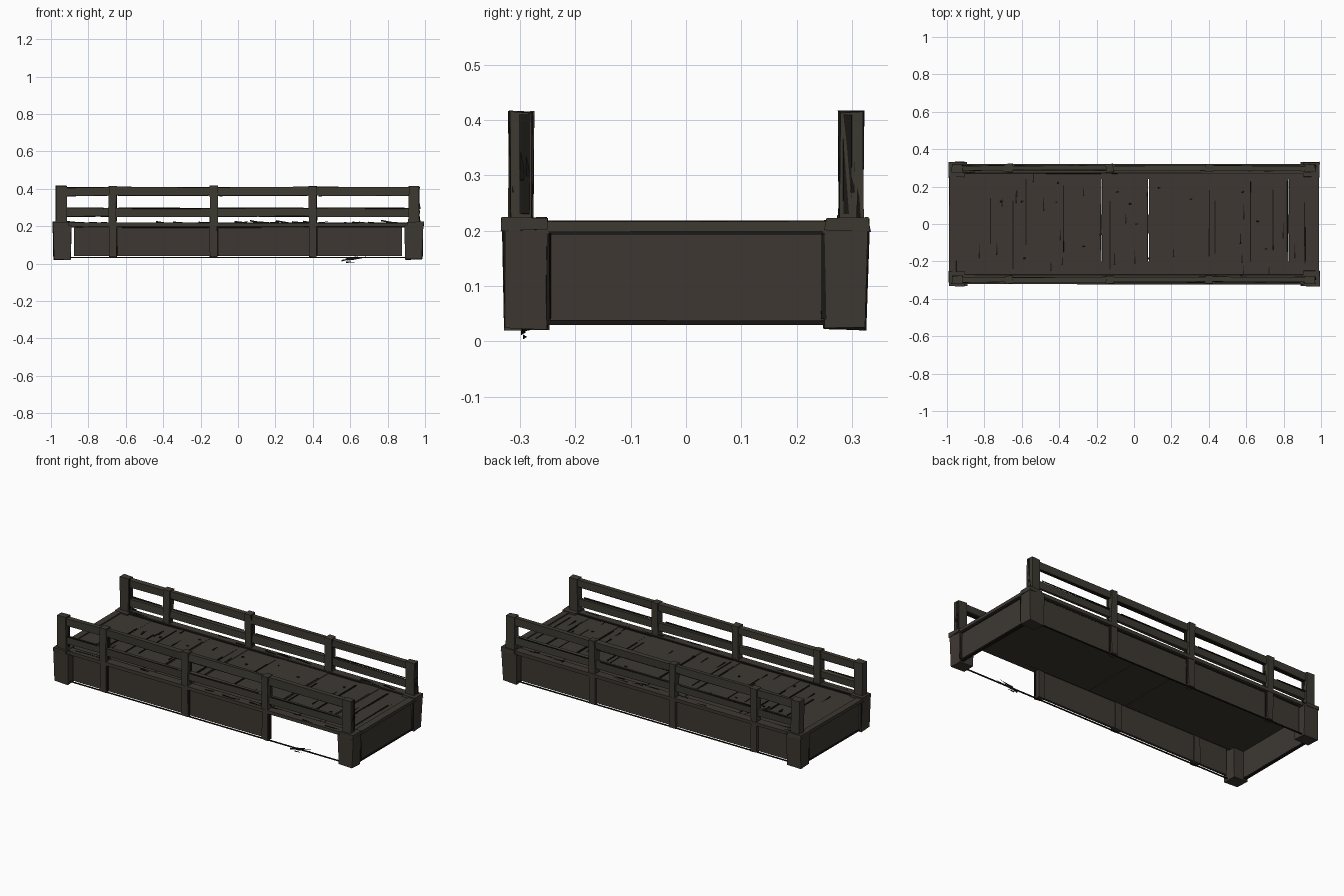
import bpy, bmesh, random
from mathutils import Vector, Matrix

random.seed(4)
cube = bpy.data.objects.get("Cube")
if cube:
    bpy.data.objects.remove(cube, do_unlink=True)


def material(name, rgb):
    m = bpy.data.materials.new(name)
    m.use_nodes = True
    m.diffuse_color = (*rgb, 1)
    m.node_tree.nodes["Principled BSDF"].inputs["Base Color"].default_value = (*rgb, 1)
    return m


WOOD = material("weathered brown wood", (0.047, 0.039, 0.031))
RAIL = material("olive brown wood", (0.047, 0.042, 0.031))
DARK = material("dark cracked wood", (0.010, 0.009, 0.007))


def finish(name, bm, mat):
    bmesh.ops.recalc_face_normals(bm, faces=bm.faces)
    me = bpy.data.meshes.new(name)
    bm.to_mesh(me)
    bm.free()
    me.materials.append(mat)
    ob = bpy.data.objects.new(name, me)
    bpy.context.collection.objects.link(ob)
    return ob


def box(name, x, y, z, mat=WOOD, wobble=0.0, flare=0.0):
    """Hewn box from three ranges; flare widens the top."""
    bm = bmesh.new()
    bmesh.ops.create_cube(bm, size=1)
    lo = Vector((min(x), min(y), min(z)))
    hi = Vector((max(x), max(y), max(z)))
    size, mid = hi - lo, (lo + hi) / 2
    for v in bm.verts:
        top = v.co.z > 0
        v.co = mid + v.co * size
        if top:
            v.co.x += flare * (1 if v.co.x > mid.x else -1)
            v.co.y += flare * (1 if v.co.y > mid.y else -1)
        v.co += Vector(random.uniform(-wobble, wobble) for _ in range(3))
    return finish(name, bm, mat)


def splinters(name, count, x, y, z, length, axis, mat=DARK):
    """Cluster of thin pointed shards running along one axis."""
    bm = bmesh.new()
    turn = Vector((0, 0, 1)).rotation_difference(Vector(axis)).to_matrix().to_4x4()
    for _ in range(count):
        spot = Matrix.Translation([random.uniform(*r) for r in (x, y, z)])
        tilt = Matrix.Rotation(random.uniform(-0.15, 0.15), 4, "Y")
        bmesh.ops.create_cone(bm, segments=3, radius1=0.005, radius2=0, cap_ends=True,
                              depth=length * random.uniform(0.5, 1), matrix=spot @ tilt @ turn)
    return finish(name, bm, mat)


# Plank deck, with a few seams open right through
seams = [-0.97, -0.76, -0.64, -0.57, -0.37, -0.17, -0.12, 0.08, 0.41, 0.44,
         0.63, 0.75, 0.83, 0.92, 0.97]
open_seams = (-0.17, 0.08, 0.83)
for a, b in zip(seams, seams[1:]):
    box("deck_plank", (a, b - (0.005 if b in open_seams else 0)), (-0.28, 0.28),
        (0.193, 0.211 + random.uniform(-0.002, 0.002)))
for s in seams[1:-1]:
    y0 = random.uniform(-0.25, -0.1)
    y1 = random.uniform(0.1, 0.25)
    if s in open_seams:
        # Wood left bridging the middle of an open seam
        box("seam_bridge", (s - 0.006, s + 0.001), (-0.28, -0.2), (0.195, 0.212))
        box("seam_bridge", (s - 0.006, s + 0.001), (-0.05, 0.05), (0.195, 0.212))
        box("seam_bridge", (s - 0.006, s + 0.001), (0.24, 0.28), (0.195, 0.212))
    box("deck_crack", (s - 0.010, s - 0.005), (y0, y1), (0.21, 0.215), DARK, 0.001)
for _ in range(16):
    x, y = random.uniform(-0.9, 0.9), random.uniform(-0.22, 0.22)
    box("deck_chip", (x, x + 0.012), (y, y + 0.008), (0.21, 0.2155), DARK, 0.002)
splinters("deck_splinters", 22, (-0.85, 0.9), (-0.26, 0.26), (0.212, 0.216), 0.1, (0, 1, 0))

mids = [-0.67, -0.13, 0.40]
ends = [-0.945, 0.94]
for side in (-1, 1):
    tag = "front" if side < 0 else "back"

    def Y(a, b):
        return (side * a, side * b)

    # Side skirt: panels between battens; one front bay has lost its panel
    stops = [-0.89, *mids, 0.89]
    for a, b in zip(stops, stops[1:]):
        if side < 0 and a == mids[-1]:
            continue
        box(tag + "_panel", (a + 0.012, b - 0.012), Y(0.288, 0.302), (0.04, 0.2))
        box(tag + "_panel_shadow", (a + 0.02, b - 0.02), Y(0.301, 0.305), (0.192, 0.198), DARK, 0.002)
    box(tag + "_top_beam", (-0.97, 0.97), Y(0.275, 0.322), (0.197, 0.218), WOOD, 0.002)
    box(tag + "_deck_edge_crack", (-0.93, 0.93), Y(0.268, 0.276), (0.208, 0.216), DARK, 0.002)
    box(tag + "_bottom_strip", (-0.9, 0.9), Y(0.302, 0.308), (0.03, 0.036), DARK)
    for x in mids:
        box(tag + "_batten", (x - 0.02, x + 0.02), Y(0.28, 0.318), (0.034, 0.222), WOOD, 0.002)
        box(tag + "_batten_crack", (x + 0.019, x + 0.025), Y(0.3, 0.308), (0.045, 0.2), DARK, 0.001)

    # Railing posts and rails
    for x in mids + ends:
        w = 0.028 if x in ends else 0.02
        box(tag + "_rail_post", (x - w, x + w), Y(0.277, 0.32), (0.2, 0.415), RAIL, 0.003)
        box(tag + "_post_crack", (x + w - 0.004, x + w + 0.002), Y(0.283, 0.3),
            (0.23, 0.41), DARK, 0.002)
    posts = sorted(mids + ends)
    for a, b in zip(posts, posts[1:]):
        box(tag + "_top_rail", (a, b), Y(0.285, 0.312), (0.366, 0.408), RAIL, 0.004)
        box(tag + "_lower_rail", (a, b), Y(0.287, 0.308), (0.252, 0.296), RAIL, 0.004)
        box(tag + "_rail_crack", (a + 0.03, b - 0.05), Y(0.306, 0.313), (0.294, 0.299), DARK, 0.002)
        box(tag + "_top_rail_crack", (a + 0.03, b - 0.03), Y(0.29, 0.31), (0.362, 0.367), DARK, 0.002)
    splinters(tag + "_post_splinters", 9, (0.955, 0.968), sorted(Y(0.282, 0.315)), (0.25, 0.36),
              0.13, (0, 0, 1))
    splinters(tag + "_beam_splinters", 14, (-0.9, 0.9), sorted(Y(0.275, 0.315)), (0.217, 0.222),
              0.12, (1, 0, 0))

    # Corner posts, flared at the top and capped
    for sx in (-1, 1):
        box("corner_post", (sx * 0.895, sx * 0.985), Y(0.25, 0.326), (0.022, 0.205), WOOD, 0.003, 0.004)
        box("corner_cap", (sx * 0.905, sx * 0.992), Y(0.252, 0.332), (0.2, 0.222), WOOD, 0.003)
        box("corner_crack", (sx * 0.978, sx * 0.988), Y(0.246, 0.252), (0.04, 0.195), DARK, 0.002)

# End panels, each set back between its corner posts
for sx in (-1, 1):
    box("end_panel", (sx * 0.958, sx * 0.972), (-0.27, 0.27), (0.036, 0.2))
    box("end_top_beam", (sx * 0.95, sx * 0.988), (-0.31, 0.31), (0.198, 0.218), WOOD, 0.002)
    box("end_bottom_strip", (sx * 0.958, sx * 0.978), (-0.26, 0.26), (0.03, 0.038), DARK, 0.001)
    box("end_panel_shadow", (sx * 0.97, sx * 0.975), (-0.25, 0.25), (0.194, 0.199), DARK, 0.001)

# Broken slivers hanging below the open bay
splinters("broken_slivers", 7, (0.56, 0.66), (-0.305, -0.28), (0.016, 0.034), 0.12, (1, 0, 0.15))
splinters("fallen_sliver", 1, (0.6, 0.61), (-0.295, -0.29), (0.008, 0.009), 0.08, (1, 0, 0.1))
